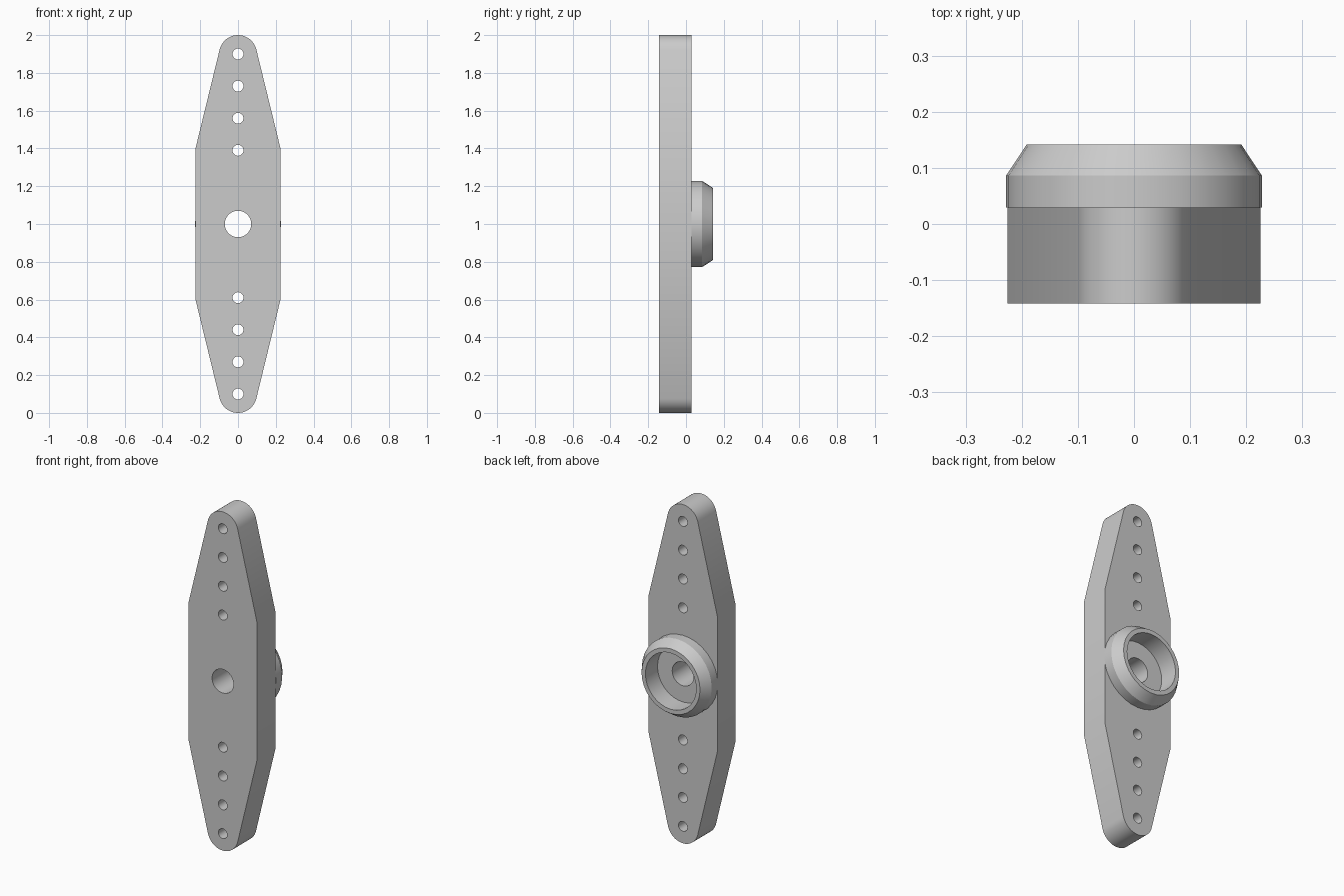
import bpy, bmesh
from math import pi, cos, sin, atan2, acos, hypot, radians
from mathutils import Vector

cube = bpy.data.objects.get("Cube")
if cube:
    bpy.data.objects.remove(cube, do_unlink=True)

FRONT, BACK, RIM = -0.142, 0.029, 0.142   # depths of plate faces and boss rim
HALF_W, SHOULDER = 0.225, 0.40            # plate half width, shoulder height from centre
TIP_R, TIP_C = 0.10, 0.90                 # rounded tip radius and centre

grey = bpy.data.materials.new("light_grey")
grey.use_nodes = True
grey.diffuse_color = (0.6, 0.6, 0.6, 1)
grey.node_tree.nodes["Principled BSDF"].inputs["Base Color"].default_value = (0.6, 0.6, 0.6, 1)


def arc(cx, cy, r, a0, a1, n):
    """Points along an arc, both ends included."""
    return [(cx + r * cos(a0 + (a1 - a0) * i / n), cy + r * sin(a0 + (a1 - a0) * i / n))
            for i in range(n + 1)]


def circle(cy, r, n):
    return arc(0, cy, r, 0, 2 * pi, n)[:-1]


def finish(obj):
    """Weld, orient, colour and shade a mesh object."""
    bm = bmesh.new()
    bm.from_mesh(obj.data)
    bmesh.ops.remove_doubles(bm, verts=bm.verts, dist=1e-5)
    bmesh.ops.recalc_face_normals(bm, faces=bm.faces)
    bm.to_mesh(obj.data)
    bm.free()
    obj.data.materials.clear()
    obj.data.materials.append(grey)
    bpy.ops.object.select_all(action="DESELECT")
    obj.select_set(True)
    bpy.context.view_layer.objects.active = obj
    bpy.ops.object.shade_smooth_by_angle(angle=radians(30))


# Plate outline: tapered arms tangent to the rounded tips
dx, dy = HALF_W, SHOULDER - TIP_C
tangent = atan2(dy, dx) + acos(TIP_R / hypot(dx, dy))
upper = [(HALF_W, SHOULDER)] + arc(0, TIP_C, TIP_R, tangent, pi - tangent, 20) + [(-HALF_W, SHOULDER)]
outline = upper + [(-x, -y) for x, y in upper]

# Holes: central bore and four small holes on each arm
holes = [circle(0, 0.07, 32)]
for i in range(4):
    for side in (1, -1):
        holes.append(circle(side * (0.39 + 0.17 * i), 0.029, 20))

# Arm plate as a filled, extruded flat curve
curve = bpy.data.curves.new("arm_plate", "CURVE")
curve.dimensions = "2D"
curve.fill_mode = "BOTH"
curve.extrude = (BACK - FRONT) / 2
for loop in [outline] + holes:
    spline = curve.splines.new("POLY")
    spline.points.add(len(loop) - 1)
    for point, (x, y) in zip(spline.points, loop):
        point.co = (x, y, 0, 1)
    spline.use_cyclic_u = True
plate = bpy.data.objects.new("arm_plate", curve)
bpy.context.collection.objects.link(plate)
plate.rotation_euler = (pi / 2, 0, 0)
plate.location = (0, (FRONT + BACK) / 2, 1)
bpy.ops.object.select_all(action="DESELECT")
plate.select_set(True)
bpy.context.view_layer.objects.active = plate
bpy.ops.object.convert(target="MESH")
plate = bpy.context.view_layer.objects.active
finish(plate)

# Hollow boss with a chamfered rim, turned around the depth axis
profile = [(0.166, BACK), (0.228, BACK), (0.228, 0.086), (0.191, RIM), (0.166, RIM)]
bm = bmesh.new()
verts = [bm.verts.new((r, y, 0)) for r, y in profile]
edges = [bm.edges.new((verts[i - 1], verts[i])) for i in range(len(verts))]
bmesh.ops.spin(bm, geom=verts + edges, cent=(0, 0, 0), axis=(0, 1, 0),
               angle=2 * pi, steps=32, use_merge=True)
mesh = bpy.data.meshes.new("boss_ring")
bm.to_mesh(mesh)
bm.free()
boss = bpy.data.objects.new("boss_ring", mesh)
boss.location = Vector((0, 0, 1))
bpy.context.collection.objects.link(boss)
finish(boss)
